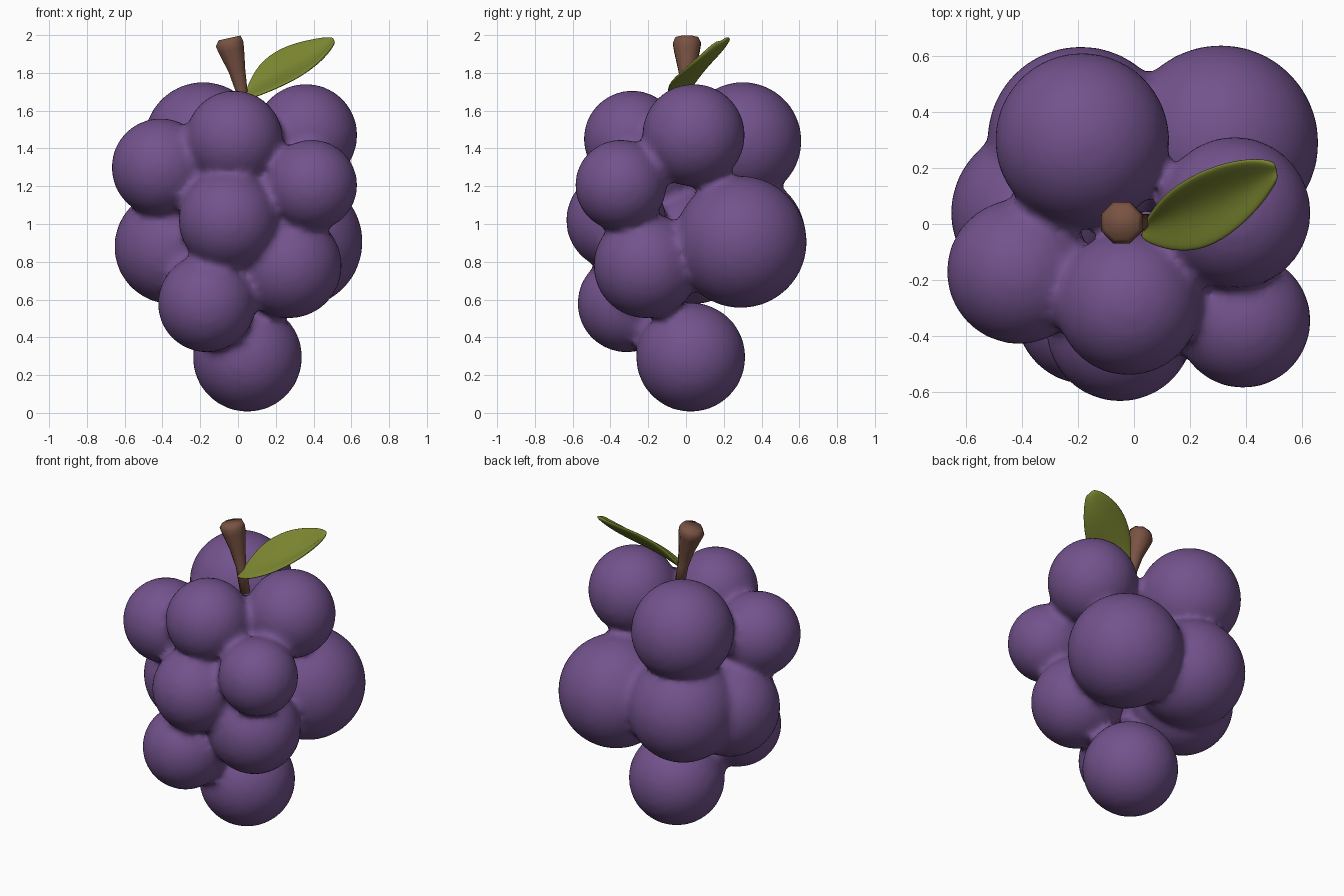
import bpy, bmesh, math
from mathutils import Vector, Matrix

cube = bpy.data.objects.get("Cube")
if cube:
    bpy.data.objects.remove(cube, do_unlink=True)


def material(name, rgb):
    m = bpy.data.materials.new(name)
    m.use_nodes = True
    m.diffuse_color = (*rgb, 1)
    m.node_tree.nodes["Principled BSDF"].inputs["Base Color"].default_value = (*rgb, 1)
    return m


def make_object(name, bm, mat):
    bmesh.ops.recalc_face_normals(bm, faces=bm.faces)
    for f in bm.faces:
        f.smooth = True
    mesh = bpy.data.meshes.new(name)
    bm.to_mesh(mesh)
    bm.free()
    mesh.materials.append(mat)
    obj = bpy.data.objects.new(name, mesh)
    bpy.context.collection.objects.link(obj)
    return obj


purple = material("grape purple", (0.17, 0.085, 0.265))
brown = material("stem brown", (0.19, 0.085, 0.055))
green = material("leaf green", (0.2, 0.24, 0.03))

# Grapes: x, y, z, radius, fused into one softly blended cluster
GRAPES = [
    (-.02, -.285, 1.45, .257), (-.41, -.17, 1.30, .26),
    (.39, -.345, 1.205, .242), (-.05, -.37, 1.02, .265),
    (-.165, -.315, .58, .26), (.05, .025, .295, .29),
    (.27, -.21, .78, .28), (-.35, .04, .88, .305),
    (-.185, .30, 1.44, .312), (.36, .04, 1.47, .272),
    (.31, .29, .905, .35), (-.19, .30, .93, .335),
]
bm = bmesh.new()
for x, y, z, r in GRAPES:
    bmesh.ops.create_icosphere(bm, subdivisions=4, radius=r,
                               matrix=Matrix.Translation((x, y, z)))
grapes = make_object("grape_cluster", bm, purple)
remesh = grapes.modifiers.new("Fuse", 'REMESH')
remesh.mode = 'VOXEL'
remesh.voxel_size = 0.025
remesh.use_smooth_shade = True
soften = grapes.modifiers.new("Soften", 'SMOOTH')
soften.factor = 0.5
soften.iterations = 5

# Stem: eight-sided, flaring and leaning toward the top
bm = bmesh.new()
rings = []
for x, z, r in [(.05, 1.54, .032), (.02, 1.70, .033), (-.005, 1.81, .048),
                (-.035, 1.92, .074), (-.045, 1.955, .08), (-.045, 1.985, .065)]:
    tilt = Matrix.Rotation(-.22, 3, 'Y')
    rings.append([bm.verts.new(Vector((x, .005, z)) + tilt @ Vector(
        (r * math.cos(a), r * math.sin(a), 0)))
        for a in (math.tau * (i + .5) / 8 for i in range(8))])
for lo, hi in zip(rings, rings[1:]):
    for i in range(8):
        bm.faces.new((lo[i], lo[(i + 1) % 8], hi[(i + 1) % 8], hi[i]))
bm.faces.new(rings[-1])
bm.faces.new(rings[0])
stem = make_object("stem", bm, brown)

# Leaf: cupped blade swept between its lower and upper edges
EDGES = [
    ((.02, -.05, 1.66), (.035, .0, 1.69)),
    ((.10, -.095, 1.675), (.10, .105, 1.85)),
    ((.23, -.105, 1.73), (.23, .19, 1.94)),
    ((.345, -.045, 1.79), (.36, .23, 1.975)),
    ((.455, .06, 1.88), (.46, .235, 1.99)),
    ((.515, .16, 1.97), (.505, .215, 1.987)),
]
bm = bmesh.new()
rows = []
for lo, hi in EDGES:
    lo, hi = Vector(lo), Vector(hi)
    sink = Vector((.25, .5, -.8)) * (hi - lo).length * .13
    rows.append([bm.verts.new(lo.lerp(hi, t) + sink * (1 - abs(2 * t - 1) ** 1.5))
                 for t in (0, .25, .5, .75, 1)])
for a, b in zip(rows, rows[1:]):
    for i in range(4):
        bm.faces.new((a[i], a[i + 1], b[i + 1], b[i]))
leaf = make_object("leaf", bm, green)
thick = leaf.modifiers.new("Thickness", 'SOLIDIFY')
thick.thickness = 0.022
thick.offset = 0
smooth = leaf.modifiers.new("Round", 'SUBSURF')
smooth.levels = smooth.render_levels = 2
